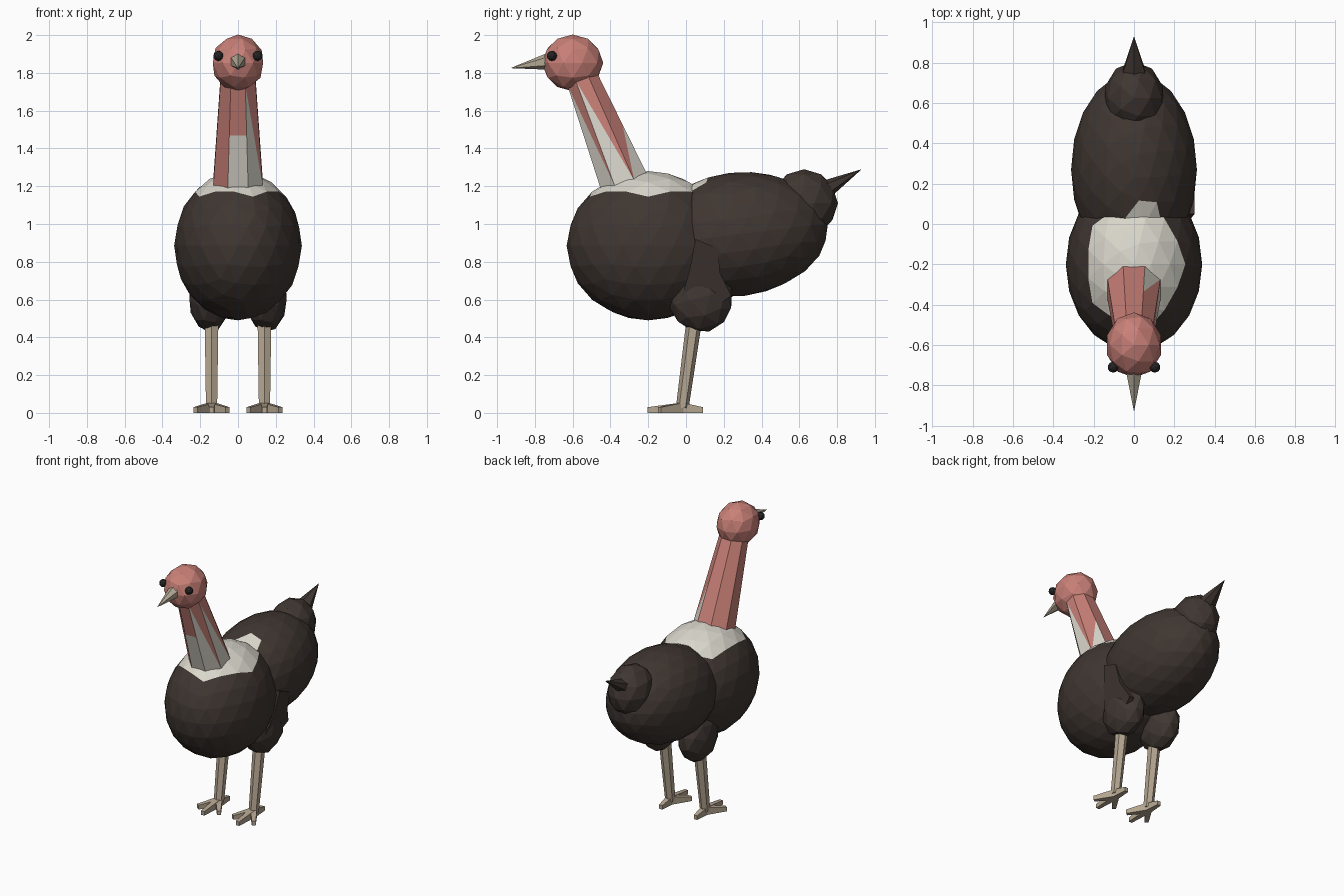
import bpy, bmesh, math
from mathutils import Vector, Matrix

if "Cube" in bpy.data.objects:
    bpy.data.objects.remove(bpy.data.objects["Cube"])


def material(name, rgb):
    m = bpy.data.materials.new(name)
    m.diffuse_color = (*rgb, 1)
    m.use_nodes = True
    m.node_tree.nodes["Principled BSDF"].inputs["Base Color"].default_value = m.diffuse_color
    return m


BROWN = material("dark_feathers", (0.050, 0.037, 0.031))
PINK = material("pink_skin", (0.58, 0.215, 0.185))
PALE = material("pale_down", (0.70, 0.68, 0.60))
TAN = material("leg_tan", (0.46, 0.38, 0.28))
HORN = material("beak_horn", (0.44, 0.38, 0.29))
BLACK = material("eye_black", (0.018, 0.016, 0.016))


def finish(bm, name, mats, rule=None):
    bmesh.ops.recalc_face_normals(bm, faces=bm.faces)
    if rule:
        for f in bm.faces:
            f.material_index = rule(f.calc_center_median())
    me = bpy.data.meshes.new(name)
    bm.to_mesh(me)
    bm.free()
    for m in mats:
        me.materials.append(m)
    ob = bpy.data.objects.new(name, me)
    bpy.context.collection.objects.link(ob)
    return ob


def ball(name, centre, radii, mats, sub=2, tilt=0, rule=None):
    bm = bmesh.new()
    mat = (Matrix.Translation(centre) @ Matrix.Rotation(math.radians(tilt), 4, 'X')
           @ Matrix.Diagonal((*radii, 1)))
    bmesh.ops.create_icosphere(bm, subdivisions=sub, radius=1, matrix=mat)
    return finish(bm, name, mats, rule)


def loft(name, rings, mat):
    """Skin equal-length rings and cap both ends; a one-point ring is a tip."""
    bm = bmesh.new()
    vs = [[bm.verts.new(p) for p in r] for r in rings]
    n = len(vs[0])
    for a, b in zip(vs, vs[1:]):
        for i in range(n):
            j = (i + 1) % n
            if len(b) == 1:
                bm.faces.new((a[i], a[j], b[0]))
            else:
                bm.faces.new((a[i], a[j], b[j], b[i]))
    bm.faces.new(vs[0])
    if len(vs[-1]) > 2:
        bm.faces.new(vs[-1])
    return finish(bm, name, [mat])


def ring(centre, rx, rv, n, pitch=0, phase=0.5):
    """Ellipse around centre; pitch tips its second axis from +y towards +z."""
    c, p = Vector(centre), math.radians(pitch)
    v = Vector((0, math.cos(p), math.sin(p)))
    out = []
    for i in range(n):
        a = 2 * math.pi * (i + phase) / n
        out.append(c + Vector((math.cos(a) * rx, 0, 0)) + v * (math.sin(a) * rv))
    return out


# Body: chest with pale collar, rear and rump
ball("chest", (0, -0.2, 0.885), (0.338, 0.432, 0.395), [BROWN, PALE], 3, 0,
     lambda c: int(c.z > 1.155))
ball("rear_body", (0, 0.27, 0.945), (0.312, 0.485, 0.328), [BROWN, PALE], 3, 7,
     lambda c: int(c.z > 1.17 and c.y + abs(c.x - 0.04) < 0.13))
ball("rump", (0, 0.625, 1.11), (0.152, 0.18, 0.18), [BROWN])

# Pointed tail
loft("tail", [ring((0, 0.70, 1.16), 0.085, 0.06, 6, 115), [Vector((0, 0.93, 1.29))]], BROWN)

# Neck: eight columns, some with tapering pale wedges
bm = bmesh.new()
lo = [bm.verts.new(p) for p in ring((0, -0.325, 1.215), 0.142, 0.14, 8, 18)]
hi = [bm.verts.new(p) for p in ring((0, -0.55, 1.77), 0.10, 0.092, 8, 20)]
for i in range(8):
    j = (i + 1) % 8
    if i == 5:  # front column, pale in its lower half
        m0, m1 = [bm.verts.new(lo[k].co.lerp(hi[k].co, 0.52)) for k in (i, j)]
        bm.faces.new((lo[i], lo[j], m1, m0)).material_index = 1
        bm.faces.new((m0, m1, hi[j], hi[i]))
    elif i in (4, 6, 7):  # wedge rising from the base to one top corner
        apex, other = (hi[i], hi[j]) if i != 4 else (hi[j], hi[i])
        bm.faces.new((lo[i], lo[j], apex)).material_index = int(i != 4)
        bm.faces.new((lo[j] if i != 4 else lo[i], apex, other))
    elif i == 0:  # small wedge behind the side
        m = bm.verts.new(lo[j].co.lerp(hi[j].co, 0.5))
        bm.faces.new((lo[i], lo[j], m)).material_index = 1
        bm.faces.new((lo[i], m, hi[j], hi[i]))
    else:
        bm.faces.new((lo[i], lo[j], hi[j], hi[i]))
finish(bm, "neck", [PINK, PALE])

# Head, beak and eyes
ball("head", (0, -0.60, 1.853), (0.14, 0.162, 0.15), [PINK])
loft("beak", [ring((0, -0.73, 1.862), 0.046, 0.045, 6, 90), [Vector((0, -0.93, 1.825))]], HORN)
for s, side in ((-1, "left"), (1, "right")):
    ball(side + "_eye", (s * 0.104, -0.71, 1.89), (0.027, 0.027, 0.027), [BLACK])

    # Thigh and leg
    x = s * 0.14
    ball(side + "_thigh", (s * 0.15, 0.075, 0.61), (0.112, 0.175, 0.185), [BROWN], 2, 15)
    loft(side + "_leg", [ring((x, -0.02, 0.025), 0.034, 0.034, 6),
                         ring((x, 0.045, 0.50), 0.042, 0.042, 6)], TAN)

    # Toes: three forward, one back
    for k, (dx, y) in enumerate(((-0.085, -0.14), (0, -0.205), (0.085, -0.14), (0, 0.09))):
        a, b = Vector((x, -0.02, 0)), Vector((x + dx, y, 0))
        d = (b - a).normalized()
        w = Vector((-d.y, d.x, 0))
        up = Vector((0, 0, 1))
        rings = [[p + w * h, p + w * h + up * t, p - w * h + up * t, p - w * h]
                 for p, h, t in ((a, 0.022, 0.055), (b, 0.013, 0.03))]
        loft(f"{side}_toe_{k + 1}", rings, TAN)

# Feathered flap joining the right hip to the flank
outline = [(0.05, 0.92), (0.17, 0.87), (0.18, 0.74), (0.24, 0.62),
           (0.13, 0.54), (-0.02, 0.62), (0.02, 0.76)]
loft("hip_flap", [[Vector((0.2, y, z)) for y, z in outline],
                  [Vector((0.215 + 0.085 * min(1, max(0, (z - 0.54) / 0.3)), y, z))
                   for y, z in outline]], BROWN)
